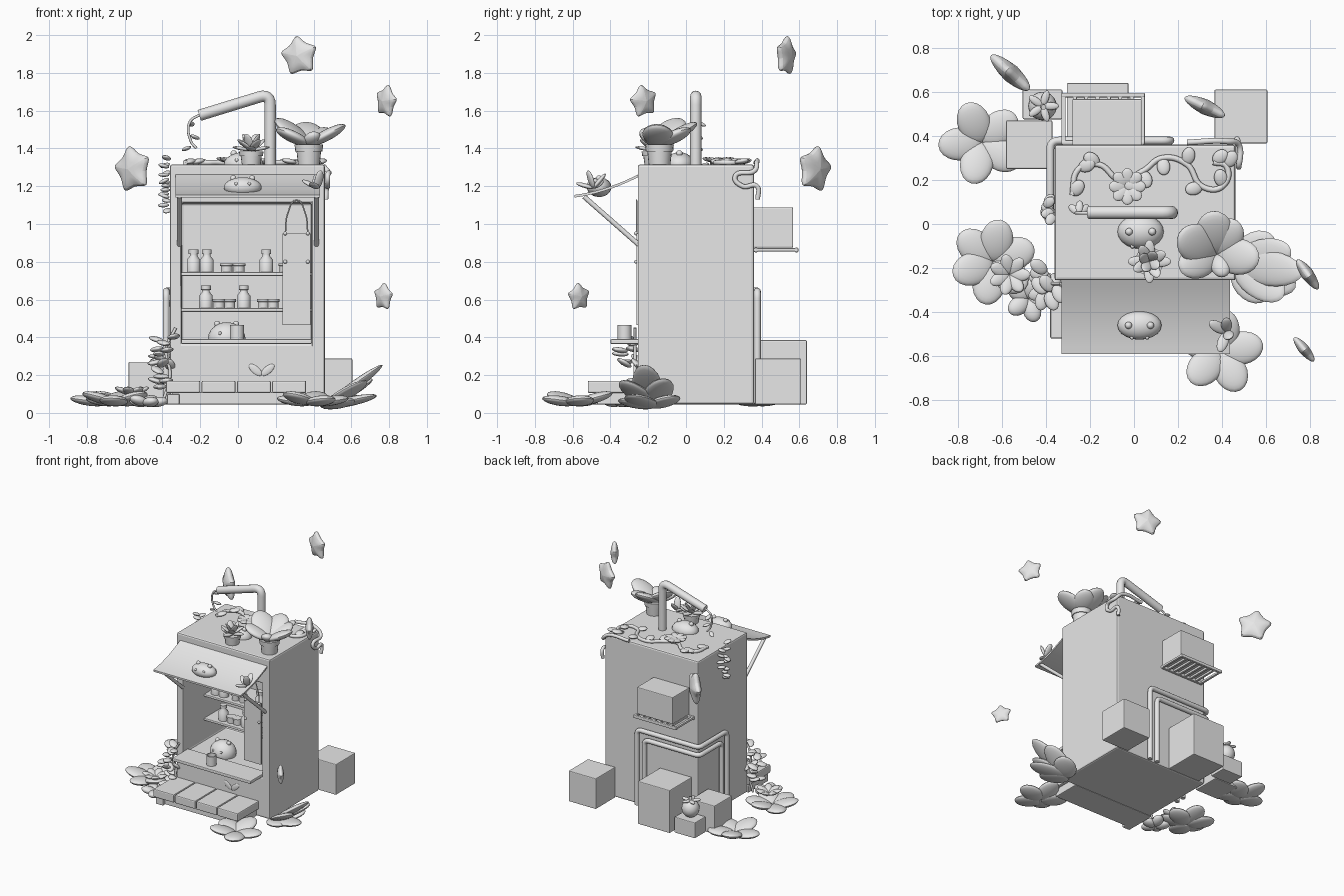
import bpy, bmesh, math, random
from mathutils import Matrix, Vector, Euler

random.seed(4)
scene = bpy.context.scene
if "Cube" in scene.objects:
    bpy.data.objects.remove(scene.objects["Cube"])

clay = bpy.data.materials.new("plain_grey")
clay.use_nodes = True
clay.diffuse_color = (0.8, 0.8, 0.8, 1)
clay.node_tree.nodes["Principled BSDF"].inputs["Base Color"].default_value = clay.diffuse_color


def link(name, data):
    ob = bpy.data.objects.new(name, data)
    scene.collection.objects.link(ob)
    data.materials.append(clay)
    return ob


def mesh_object(name, bm, smooth=True):
    bmesh.ops.recalc_face_normals(bm, faces=bm.faces)
    me = bpy.data.meshes.new(name)
    bm.to_mesh(me)
    bm.free()
    ob = link(name, me)
    if smooth:
        bpy.ops.object.select_all(action='DESELECT')
        ob.select_set(True)
        bpy.context.view_layer.objects.active = ob
        bpy.ops.object.shade_smooth_by_angle(angle=math.radians(40))
    return ob


def bevel(ob, width):
    mod = ob.modifiers.new("soft_edges", 'BEVEL')
    mod.width, mod.segments = width, 2


def box_bm(x, y, z):
    bm = bmesh.new()
    bmesh.ops.create_cube(bm, size=1)
    for v in bm.verts:
        v.co = [lim[0] if c < 0 else lim[1] for c, lim in zip(v.co, (x, y, z))]
    return bm


def box(name, x, y, z, soft=0.006):
    ob = mesh_object(name, box_bm(x, y, z), False)
    bevel(ob, soft)
    return ob


def ball(name, loc, radii, rot=(0, 0, 0)):
    bm = bmesh.new()
    m = Matrix.LocRotScale(Vector(loc), Euler(rot), Vector(radii))
    bmesh.ops.create_uvsphere(bm, u_segments=20, v_segments=12, radius=1, matrix=m)
    return mesh_object(name, bm)


def leaf(name, base, azimuth, pitch, length, width, thick=0.02):
    a, p = math.radians(azimuth), math.radians(pitch)
    way = Vector((math.cos(a) * math.cos(p), math.sin(a) * math.cos(p), math.sin(p)))
    return ball(name, Vector(base) + way * length / 2, (length / 2, width / 2, thick), (0, -p, a))


def tube(name, points, radius, smooth=False):
    cu = bpy.data.curves.new(name, 'CURVE')
    cu.dimensions, cu.bevel_depth, cu.bevel_resolution = '3D', radius, 4
    cu.use_fill_caps = True
    sp = cu.splines.new('BEZIER' if smooth else 'POLY')
    if smooth:
        sp.bezier_points.add(len(points) - 1)
        for b, p in zip(sp.bezier_points, points):
            b.co, b.handle_left_type, b.handle_right_type = p, 'AUTO', 'AUTO'
    else:
        sp.points.add(len(points) - 1)
        for b, p in zip(sp.points, points):
            b.co = (*p, 1)
    return link(name, cu)


def rounded(points, r):
    # Replace each inner corner of a path with a short arc
    pts = [Vector(p) for p in points]
    out = [pts[0]]
    for a, b, c in zip(pts, pts[1:], pts[2:]):
        p, q = b + (a - b).normalized() * r, b + (c - b).normalized() * r
        out += [p.lerp(b, t).lerp(b.lerp(q, t), t) for t in (i / 6 for i in range(7))]
    return out + [pts[-1]]


def lathe(name, loc, profile):
    bm = bmesh.new()
    vs = [bm.verts.new((r, 0, z)) for r, z in profile]
    edges = [bm.edges.new(e) for e in zip(vs, vs[1:])]
    bmesh.ops.spin(bm, geom=vs + edges, cent=(0, 0, 0), axis=(0, 0, 1), angle=math.tau, steps=20)
    bmesh.ops.remove_doubles(bm, verts=bm.verts, dist=0.0001)
    bmesh.ops.translate(bm, verts=bm.verts, vec=loc)
    return mesh_object(name, bm)


def star(name, loc, radius, turn, tilt):
    bm = bmesh.new()
    rings = []
    for depth in (-0.13, 0.13):
        ring = []
        for i in range(10):
            a = math.tau * i / 10 + tilt
            r = 1.2 if i % 2 == 0 else 0.58
            ring.append(bm.verts.new((r * math.sin(a), depth, r * math.cos(a))))
        hub = bm.verts.new((0, depth * 3, 0))
        for a, b in zip(ring, ring[1:] + ring[:1]):
            bm.faces.new((a, b, hub))
        rings.append(ring)
    f, k = rings
    for i in range(10):
        j = (i + 1) % 10
        bm.faces.new((f[i], f[j], k[j], k[i]))
    m = Matrix.LocRotScale(Vector(loc), Euler((0, 0, math.radians(turn))), Vector((radius,) * 3))
    bmesh.ops.transform(bm, matrix=m, verts=bm.verts)
    ob = mesh_object(name, bm)
    ob.data.polygons.foreach_set("use_smooth", [True] * len(ob.data.polygons))
    mod = ob.modifiers.new("puffy", 'SUBSURF')
    mod.levels = mod.render_levels = 2


def creature(name, loc, radii, rot=(0, 0, 0)):
    # Round body with ears and eyes
    x, y, z = loc
    a, b, c = radii
    ball(name + "_body", loc, radii, rot)
    for s in (-1, 1):
        ball(name + "_ear", (x + s * a * .5, y, z + c * .9), (a * .16,) * 3)
        ball(name + "_eye", (x + s * a * .35, y - b * .85, z + c * .35), (a * .09,) * 3)


# Kiosk body with the serving opening sunk into its front
bm = box_bm((-.36, .46), (-.255, .36), (.045, 1.315))
bm.faces.ensure_lookup_table()
front = min(bm.faces, key=lambda f: f.calc_center_median().y)
bmesh.ops.inset_region(bm, faces=[front], thickness=0.05)
for v in front.verts:
    v.co.x = -.3 if v.co.x < 0 else .39
    v.co.z = .37 if v.co.z < .7 else 1.11
wall = bmesh.ops.extrude_face_region(bm, geom=[front])["geom"]
bmesh.ops.translate(bm, verts=[g for g in wall if isinstance(g, bmesh.types.BMVert)], vec=(0, .53, 0))
bmesh.ops.delete(bm, geom=[front], context='FACES_ONLY')
bevel(mesh_object("kiosk_body", bm, False), 0.012)

# Counter, shelves and hanging board
box("counter", (-.3, .39), (-.4, -.2), (.365, .39))
box("upper_shelf", (-.3, .39), (.0, .28), (.725, .745))
box("lower_shelf", (-.3, .39), (.0, .28), (.535, .555))
box("hanging_board", (.235, .385), (-.262, -.245), (.465, .95), .003)
tube("board_rope", [(.25, -.262, .95), (.265, -.262, 1.06), (.31, -.262, 1.125),
                    (.355, -.262, 1.06), (.37, -.262, .95)], .004, True)
for x in (.25, .37):
    for z in (.8, .95):
        ball("board_knob", (x, -.265, z), (.01,) * 3)

# Jars on the shelves
bottle = [(0, 0), (.036, 0), (.036, .065), (.02, .085), (.02, .095), (.026, .097), (.026, .12), (0, .12)]
pot = [(0, 0), (.03, 0), (.03, .032), (.035, .034), (.035, .047), (0, .047)]
for z, tall, short in ((.745, (-.235, -.165, .15), (-.06, .005, .25, .34)),
                       (.555, (-.17, .03), (-.1, -.045, .135, .185))):
    for x in tall:
        lathe("bottle", (x, .06, z), bottle)
    for x in short:
        lathe("small_jar", (x, .06, z), pot)
lathe("cup", (-.005, -.325, .39), [(0, 0), (.037, 0), (.037, .075), (.031, .075), (.03, .01), (0, .01)])
creature("shopkeeper", (-.06, -.1, .39), (.1, .09, .09))

# Awning with braces
bm = box_bm((-.33, .435), (-.59, -.25), (0, .014))
bmesh.ops.subdivide_edges(bm, edges=[e for e in bm.edges if abs(e.verts[0].co.y - e.verts[1].co.y) > .1], cuts=8)
for v in bm.verts:
    t = (v.co.y + .59) / .34
    v.co.z += 1.14 + .045 * t + .065 * t * t
mesh_object("awning", bm)
for x in (-.31, .415):
    tube("awning_brace", [(x, -.25, .89), (x, -.54, 1.145)], .013)
creature("awning_pet", (.025, -.46, 1.195), (.1, .065, .052))
for az, p in ((-110, 15), (90, 50), (-60, 70), (150, 25)):
    leaf("awning_sprig", (.42, -.49, 1.19), az, p, .1, .05, .012)

# Front step made of planks
box("step_base", (-.35, .34), (-.47, -.25), (.045, .11))
for i in range(4):
    x = -.38 + i * .187
    box("step_plank", (x, x + .18), (-.52, -.25), (.105, .17), .008)
box("step_foot", (-.375, -.31), (-.5, -.25), (.045, .1))
for s in (-1, 1):
    leaf("panel_sprout", (.125, -.26, .2), 90 - 90 * s, 40, .085, .012, .02)

# Rear crates, wall unit and its slatted rack
for x, y, top in (((-.305, -.025), (.36, .64), .385), ((.365, .605), (.365, .61), .288),
                  ((-.58, -.37), (.25, .47), .27), ((-.505, -.325), (.475, .61), .17)):
    box("crate", x, y, (.045, top))
box("wall_unit", (-.28, .035), (.355, .567), (.875, 1.088))
for y in (.37, .585):
    box("rack_rail", (-.33, .05), (y - .01, y + .01), (.85, .875))
for i in range(8):
    x = -.32 + i * .0515
    box("rack_slat", (x - .009, x + .009), (.36, .59), (.855, .872), .003)

# Fruit on the small crate
ball("fruit", (-.415, .535, .235), (.065, .065, .068))
tube("fruit_stem", [(-.415, .535, .29), (-.41, .53, .325)], .012)
for i in range(5):
    leaf("fruit_leaf", (-.415, .535, .295), i * 72, 5, .075, .035, .01)

# Pair of pipes wrapping the rear corner
for d in (0, .065):
    tube("corner_pipe", rounded([(.165 - d, .378, .05), (.165 - d, .378, .645 - d), (-.38, .378, .645 - d),
                                 (-.38, .03 + d, .645 - d), (-.38, .03 + d, .05)], .04), .018)

# Roof pipe with a dangling vine
tube("roof_pipe", rounded([(.17, .052, 1.3), (.17, .052, 1.69), (-.205, .052, 1.575)], .06), .03)
tube("dangling_vine", [(-.2, .05, 1.58), (-.255, .05, 1.54), (-.25, .05, 1.44), (-.22, .05, 1.4)], .007, True)
for z in (1.54, 1.47, 1.41):
    leaf("vine_leaf", (-.25, .05, z), random.uniform(0, 360), -20, .06, .035, .01)
creature("roof_pet", (.03, -.035, 1.315), (.105, .078, .065))

# Potted plants on the roof
def planter(name, loc, r, h):
    lathe(name, loc, [(0, 0), (r * .8, 0), (r * .9, h * .65), (r, h * .65), (r * 1.05, h), (r * .85, h), (0, h * .9)])

planter("large_pot", (.375, -.14, 1.315), .072, .105)
for az, p, n in ((150, 35, .24), (95, 30, .23), (200, 25, .2), (60, 25, .2), (-5, 28, .22), (-70, 30, .12)):
    leaf("broad_leaf", (.375, -.14, 1.42), az, p, n, n * .75, .03)
planter("small_pot", (.07, -.17, 1.315), .062, .07)
for i in range(12):
    leaf("small_leaf", (.07, -.17, 1.39), i * 30, 10 + i % 3 * 25, .1, .05, .01)

# Creeping vines over the roof
roof_z = 1.325
path = [(-.28, .13), (-.25, .25), (-.16, .27), (-.06, .2), (.04, .24), (.13, .3), (.24, .27),
        (.31, .17), (.4, .17), (.42, .26), (.36, .28)]
tube("roof_vine", [(x, y, roof_z) for x, y in path], .013, True)
tube("corner_vine", [(.24, .37, roof_z), (.42, .375, roof_z), (.475, .36, 1.28), (.475, .26, 1.25),
                     (.475, .3, 1.2), (.47, .375, 1.2), (.465, .38, 1.13)], .013, True)
for x, y in path:
    leaf("roof_leaf", (x, y, roof_z), random.uniform(0, 360), 10, .08, .06, .014)
for i in range(8):
    leaf("flower_petal", (-.03, .17, 1.33), i * 45, 12, .085, .06, .012)
for i in range(14):
    # Leaves trailing down the left wall, from roof edge
    leaf("trailing_leaf", (-.365, .08 + random.uniform(-.06, .06), 1.34 - i * .02), 180 + random.uniform(-70, 70),
         random.uniform(-30, 30), .06, .045, .011)
for i in range(16):
    # Climber at the front corner
    leaf("climber_leaf", (-.375 + random.uniform(-.04, .03), -.27 + random.uniform(-.05, .05), .14 + i * .017),
         random.uniform(120, 300), random.uniform(-20, 45), .09, .06, .014)
tube("climber_stem", [(-.4, -.27, .05), (-.36, -.27, .2), (-.38, -.27, .34), (-.33, -.27, .45)], .008, True)

# Plants spreading on the ground
def rosette(name, x, y, count, length, start):
    for i in range(count):
        leaf(name, (x, y, .05), start + i * 360 / count, 8 + i % 2 * 8, length, length * .75, .026)

rosette("front_left_plant", -.64, -.17, 6, .2, 20)
rosette("low_plant", -.48, -.34, 5, .11, 0)
rosette("back_left_plant", -.69, .37, 5, .2, 40)
rosette("front_right_plant", .39, -.58, 5, .2, 10)
for i in range(7):
    leaf("flower_petal", (-.565, -.23, .1), i * 51, 20, .1, .06, .014)
for az, p, n in ((-8, 36, .38), (14, 30, .3), (-35, 28, .3), (-22, 12, .3), (35, 15, .22), (-50, 10, .22)):
    leaf("side_plant_leaf", (.46, -.18, .03), az, p, n, .16, .024)

# Floating stars
for x, y, z, r, turn, tilt in ((.325, .53, 1.89, .115, -25, -.15), (.785, -.225, 1.65, .095, -54, .2),
                               (.77, -.567, .615, .08, -50, .1), (-.557, .682, 1.29, .135, -42, -.2)):
    star("star", (x, y, z), r, turn, tilt)
